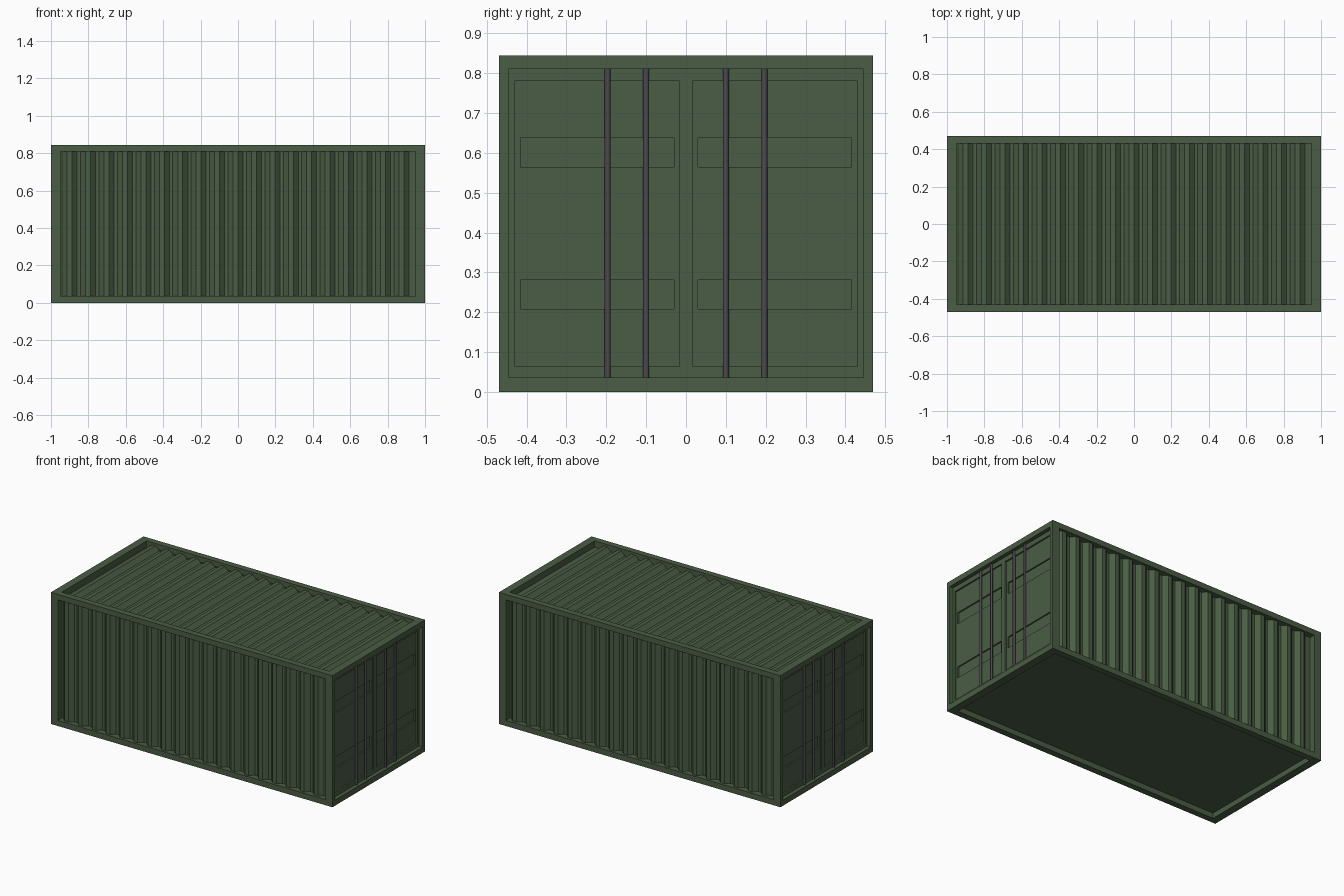
import bpy, bmesh, math
from mathutils import Matrix

if "Cube" in bpy.data.objects:
    bpy.data.objects.remove(bpy.data.objects["Cube"])

L, W, H = 1.0, 0.47, 0.845            # half length, half width, height
IX, IY, DY = 0.95, 0.43, 0.445        # frame openings: length, roof width, door width
Z0, Z1 = 0.036, 0.81                  # opening bottom and top


def material(name, rgb):
    m = bpy.data.materials.new(name)
    m.diffuse_color = (*rgb, 1)
    m.use_nodes = True
    m.node_tree.nodes["Principled BSDF"].inputs["Base Color"].default_value = m.diffuse_color
    return m


green = material("green_paint", (0.07, 0.11, 0.058))
steel = material("dark_steel", (0.075, 0.066, 0.078))


def add_object(name, bm, mat):
    me = bpy.data.meshes.new(name)
    bm.to_mesh(me)
    bm.free()
    me.materials.append(mat)
    ob = bpy.data.objects.new(name, me)
    bpy.context.collection.objects.link(ob)
    return ob


def boxes(name, spans, mat=green):
    """One object out of (x0, x1, y0, y1, z0, z1) boxes."""
    bm = bmesh.new()
    for x0, x1, y0, y1, z0, z1 in spans:
        m = Matrix.Translation(((x0 + x1) / 2, (y0 + y1) / 2, (z0 + z1) / 2))
        m = m @ Matrix.Diagonal((x1 - x0, y1 - y0, z1 - z0, 1))
        bmesh.ops.create_cube(bm, size=1, matrix=m)
    return add_object(name, bm, mat)


def mirror(ob, x=True, y=True):
    mod = ob.modifiers.new("mirror", "MIRROR")
    mod.use_axis = (x, y, False)
    mod.use_mirror_merge = False


def cut(ob, cutter):
    cutter.hide_render = True
    cutter.hide_viewport = True
    mod = ob.modifiers.new("cut", "BOOLEAN")
    mod.operation = "DIFFERENCE"
    mod.solver = "EXACT"
    mod.object = cutter


# Frame: corner posts, long rails and end rails
mirror(boxes("corner_post", [(IX, L, DY, W, 0, H)]))
mirror(boxes("long_rail", [(-IX, IX, IY, W, 0, Z0), (-IX, IX, IY, W, Z1, H)]), x=False)
mirror(boxes("end_rail", [(IX, L, -DY, DY, 0, Z0), (IX, L, -DY, DY, Z1, H)]), y=False)

# Corrugated cross-section: (x, depth below the frame face)
PITCH, HIGH, LOW = 0.0985, 0.015, 0.04
wave = [(k * PITCH + dx, d) for k in range(-10, 10)
        for dx, d in ((0, HIGH), (0.027, LOW), (0.045, LOW), (0.072, HIGH))]
wave = [(-IX, LOW)] + [p for p in wave if abs(p[0]) < IX - 0.005] + [(IX, LOW)]


def corrugated(name, place, a, b):
    bm = bmesh.new()
    rows = [[bm.verts.new(place(x, d, t)) for x, d in wave] for t in (a, b)]
    for i in range(len(wave) - 1):
        bm.faces.new((rows[0][i], rows[0][i + 1], rows[1][i + 1], rows[1][i]))
    return add_object(name, bm, green)


# Side walls and roof
corrugated("front_wall", lambda x, d, t: (x, -W + d, t), Z0, Z1)
corrugated("back_wall", lambda x, d, t: (-x, W - d, t), Z0, Z1)
corrugated("roof", lambda x, d, t: (x, t, H - d), -IY, IY)

# Floor
boxes("floor", [(-IX, IX, -IY, IY, 0.034, 0.05)])

# Door leaf with a sunken panel and two deeper bands, on both ends
door = boxes("door_leaf", [(IX, 0.975, 0, DY, Z0, Z1)])
cut(door, boxes("panel_cutter", [(0.965, 1.1, 0.016, 0.43, 0.065, 0.78)]))
cut(door, boxes("band_cutter", [(0.956, 1.1, 0.03, 0.416, 0.565, 0.638),
                                (0.956, 1.1, 0.03, 0.416, 0.208, 0.281)]))
mirror(door)

# Locking rods
bm = bmesh.new()
for y in (0.1, 0.197):
    bmesh.ops.create_cone(bm, cap_ends=True, segments=12, radius1=0.0075, radius2=0.0075,
                          depth=Z1 - Z0,
                          matrix=Matrix.Translation((0.978, y, (Z0 + Z1) / 2)))
rods = add_object("locking_rod", bm, steel)
rods.data.shade_smooth()
bpy.context.view_layer.objects.active = rods
rods.select_set(True)
bpy.ops.object.shade_smooth_by_angle(angle=math.radians(40))
mirror(rods)
